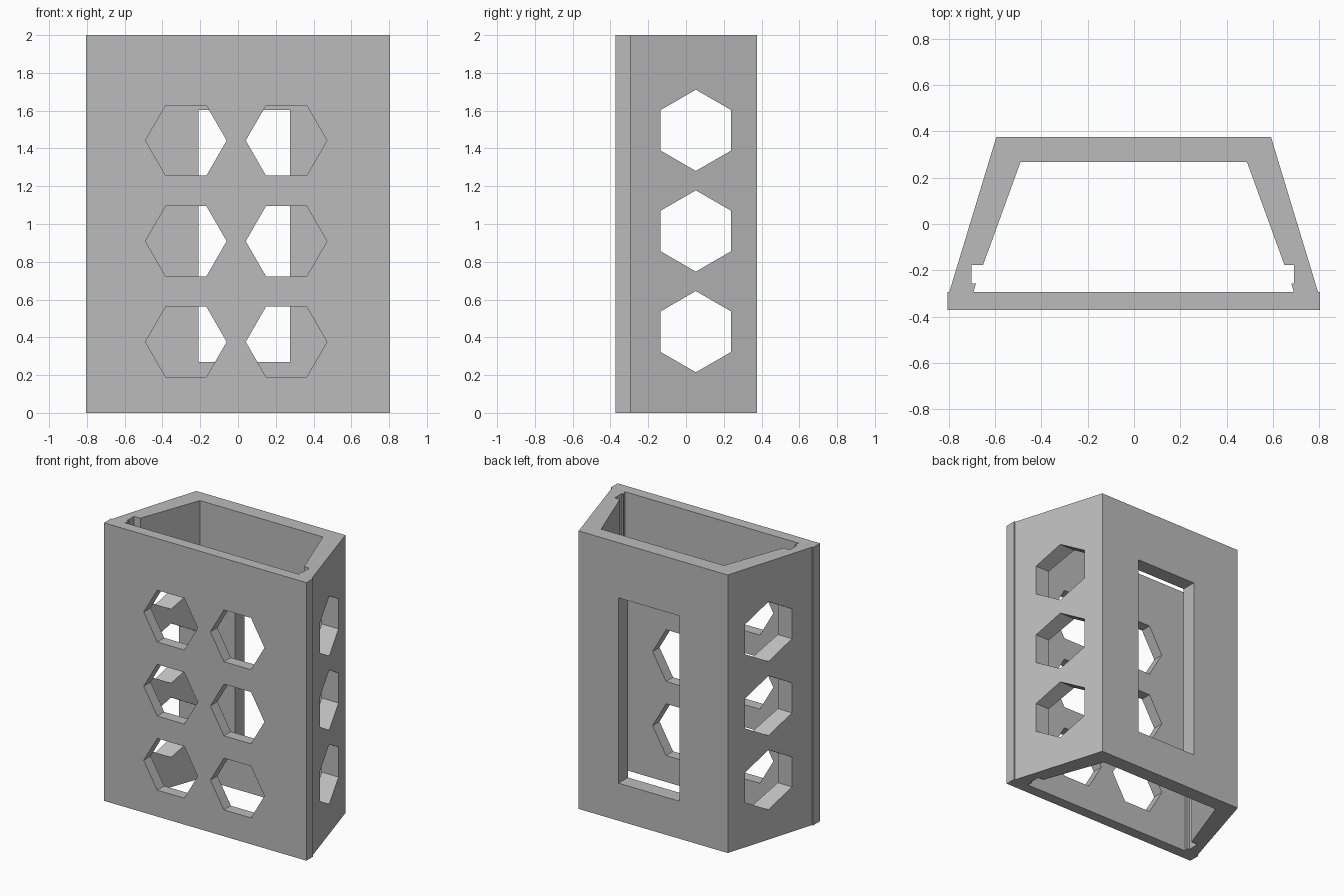
import bpy
import bmesh
from math import pi, sin, cos
from mathutils import Matrix, Vector

cube = bpy.data.objects.get("Cube")
if cube:
    bpy.data.objects.remove(cube, do_unlink=True)

grey = bpy.data.materials.new("plain grey")
grey.use_nodes = True
colour = (0.5, 0.5, 0.5, 1)
grey.diffuse_color = colour
grey.node_tree.nodes["Principled BSDF"].inputs["Base Color"].default_value = colour


def prism(name, outline, low, high, turn=Matrix()):
    """Extrude a flat outline from low to high along z, then turn it."""
    bm = bmesh.new()
    base = bm.faces.new([bm.verts.new((x, y, low)) for x, y in outline])
    top = bmesh.ops.extrude_face_region(bm, geom=[base])["geom"]
    bmesh.ops.translate(bm, vec=Vector((0, 0, high - low)),
                        verts=[v for v in top if isinstance(v, bmesh.types.BMVert)])
    bm.transform(turn)
    bmesh.ops.recalc_face_normals(bm, faces=bm.faces)
    mesh = bpy.data.meshes.new(name)
    bm.to_mesh(mesh)
    bm.free()
    mesh.materials.append(grey)
    obj = bpy.data.objects.new(name, mesh)
    bpy.context.collection.objects.link(obj)
    return obj


def cut(body, cutter):
    """Subtract the cutter from the body and remove it."""
    cutter.hide_render = True
    mod = body.modifiers.new("cut", "BOOLEAN")
    mod.operation = "DIFFERENCE"
    mod.solver = "EXACT"
    mod.object = cutter
    bpy.context.view_layer.objects.active = body
    bpy.ops.object.modifier_apply(modifier=mod.name)
    bpy.data.objects.remove(cutter, do_unlink=True)


def hexagon(u, v, start):
    return [(u + 0.215 * cos(start + i * pi / 3), v + 0.215 * sin(start + i * pi / 3))
            for i in range(6)]


# outline (x, y) -> world (x, z), extruded along -y
along_y = Matrix.Rotation(pi / 2, 4, "X")
# outline (x, y) -> world (y, z), extruded along x
along_x = Matrix(((0, 0, 1, 0), (1, 0, 0, 0), (0, 1, 0, 0), (0, 0, 0, 1)))

# Trapezoid housing with a thin lip along the front panel
housing = prism("housing", [
    (-0.806, -0.372), (0.804, -0.372), (0.804, -0.294), (0.795, -0.294),
    (0.592, 0.375), (-0.595, 0.375), (-0.798, -0.294), (-0.806, -0.294)], 0, 2)

# Open interior with a retaining groove on each side
cut(housing, prism("interior", [
    (-0.693, -0.293), (0.69, -0.293), (0.68, -0.258), (0.692, -0.258),
    (0.692, -0.177), (0.65, -0.177), (0.488, 0.268), (-0.49, 0.268),
    (-0.652, -0.177), (-0.703, -0.177), (-0.703, -0.258), (-0.683, -0.258)], -0.1, 2.1))

# Hexagonal openings: two columns in the front, one column through both sides
for row in range(3):
    for x in (-0.275, 0.256):
        cut(housing, prism("front_hole", hexagon(x, 0.376 + 0.533 * row, 0),
                           0.2, 0.5, along_y))
    cut(housing, prism("side_hole", hexagon(0.052, 0.43 + 0.533 * row, pi / 2),
                       -1, 1, along_x))

# Rectangular window in the back
cut(housing, prism("back_window", [(-0.21, 0.27), (0.275, 0.27), (0.275, 1.603), (-0.21, 1.603)],
                   -0.5, -0.2, along_y))
